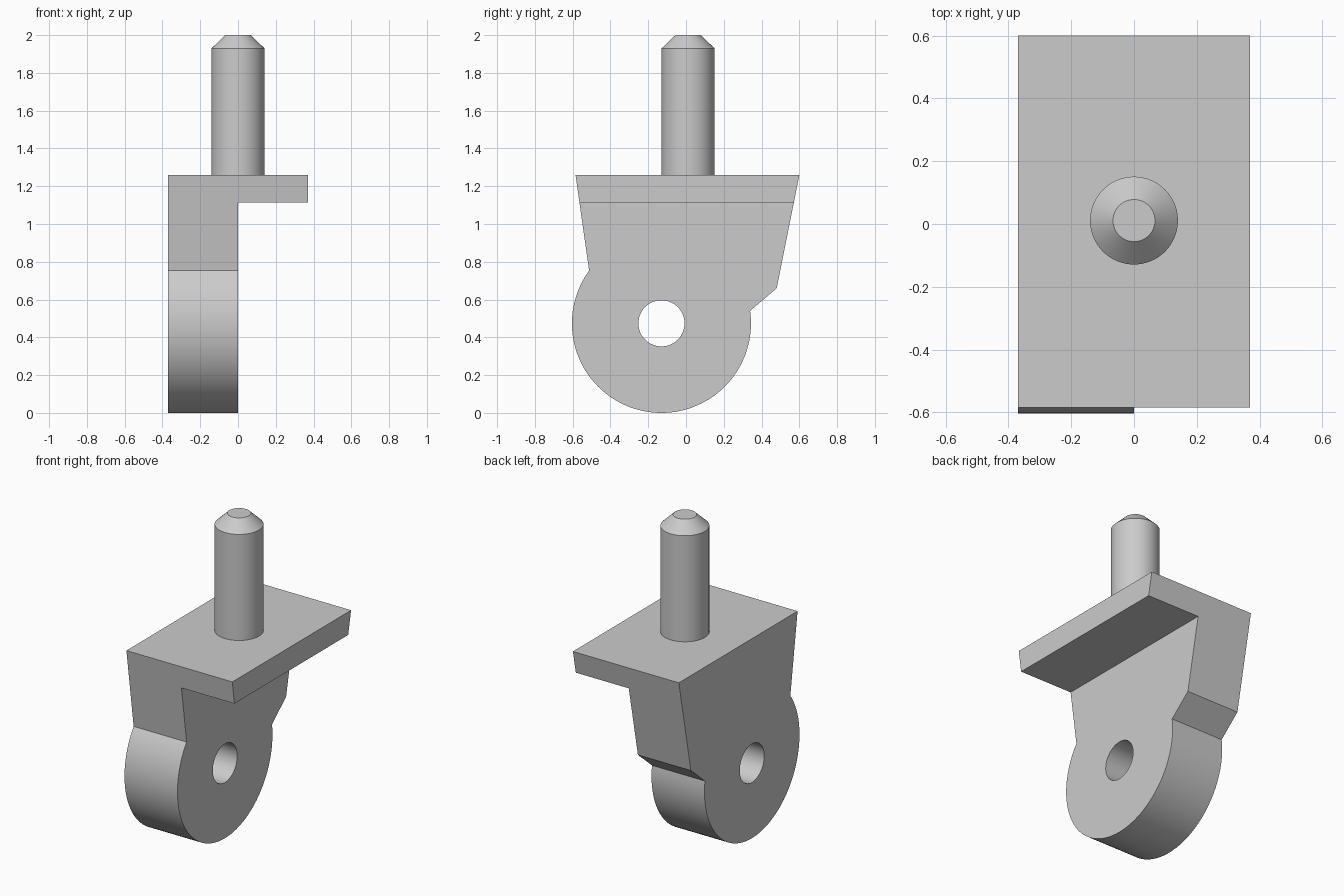
import bpy
import bmesh
from math import atan2, cos, sin, tau
from mathutils import Vector

cube = bpy.data.objects.get("Cube")
if cube:
    bpy.data.objects.remove(cube, do_unlink=True)

grey = bpy.data.materials.new("light grey")
grey.use_nodes = True
grey.diffuse_color = (0.6, 0.6, 0.6, 1)
grey.node_tree.nodes["Principled BSDF"].inputs["Base Color"].default_value = (0.6, 0.6, 0.6, 1)


def make_object(name, bm):
    bmesh.ops.recalc_face_normals(bm, faces=bm.faces)
    mesh = bpy.data.meshes.new(name)
    bm.to_mesh(mesh)
    bm.free()
    mesh.materials.append(grey)
    obj = bpy.data.objects.new(name, mesh)
    bpy.context.collection.objects.link(obj)
    return obj


def prism(name, points, sweep):
    """Close a planar outline and extrude it along sweep."""
    bm = bmesh.new()
    face = bm.faces.new([bm.verts.new(p) for p in points])
    new = bmesh.ops.extrude_face_region(bm, geom=[face])["geom"]
    verts = [g for g in new if isinstance(g, bmesh.types.BMVert)]
    bmesh.ops.translate(bm, verts=verts, vec=Vector(sweep))
    return make_object(name, bm)


def apply_boolean(obj, tool, operation):
    tool.hide_render = True
    mod = obj.modifiers.new(operation.lower(), 'BOOLEAN')
    mod.operation = operation
    mod.solver = 'EXACT'
    mod.object = tool
    bpy.context.view_layer.objects.active = obj
    bpy.ops.object.modifier_apply(modifier=mod.name)
    bpy.data.objects.remove(tool, do_unlink=True)


def smooth(obj):
    bpy.ops.object.select_all(action='DESELECT')
    obj.select_set(True)
    bpy.context.view_layer.objects.active = obj
    bpy.ops.object.shade_smooth_by_angle(angle=0.5)


def arc(radius, start, end, steps):
    return [(-0.5, EYE_Y + radius * cos(a), EYE_Z + radius * sin(a))
            for a in (start + (end - start) * i / steps for i in range(steps + 1))]


HALF, TOP, LEDGE = 0.37, 1.26, 1.115
EYE_Y, EYE_Z, EYE_R = -0.13, 0.474, 0.474

# Bracket: side outline with a round eye, cut to an L-shaped section
front_angle = atan2(0.755 - EYE_Z, -0.515 - EYE_Y)
back_angle = atan2(0.54 - EYE_Z, 0.34 - EYE_Y) + tau
outline = [(-0.5, 0.48, 0.66), (-0.5, 0.60, TOP), (-0.5, -0.585, TOP)]
outline += arc(EYE_R, front_angle, back_angle, 72)
bracket = prism("bracket", outline, (1, 0, 0))

section = [(-HALF, -0.1), (0, -0.1), (0, LEDGE), (HALF, LEDGE), (HALF, 1.5), (-HALF, 1.5)]
l_section = prism("l_section", [(x, -1, z) for x, z in section], (0, 2, 0))
apply_boolean(bracket, l_section, 'INTERSECT')

# Axle hole through the eye
hole = prism("hole_cutter", arc(0.122, 0, tau, 64)[:-1], (1, 0, 0))
apply_boolean(bracket, hole, 'DIFFERENCE')
smooth(bracket)

# Pin with a chamfered tip
bm = bmesh.new()
bmesh.ops.create_circle(bm, cap_ends=True, segments=64, radius=0.14)
bmesh.ops.translate(bm, verts=bm.verts, vec=(0, 0.011, TOP - 0.01))
cap = bm.faces[:][0]
for height, scale in ((1.93, 1), (2.0, 0.067 / 0.14)):
    new = bmesh.ops.extrude_face_region(bm, geom=[cap])["geom"]
    old, cap = cap, next(g for g in new if isinstance(g, bmesh.types.BMFace))
    if old.is_valid and height == 2.0:
        bm.faces.remove(old)
    for v in cap.verts:
        v.co = (v.co.x * scale, 0.011 + (v.co.y - 0.011) * scale, height)
pin = make_object("pin", bm)
smooth(pin)
